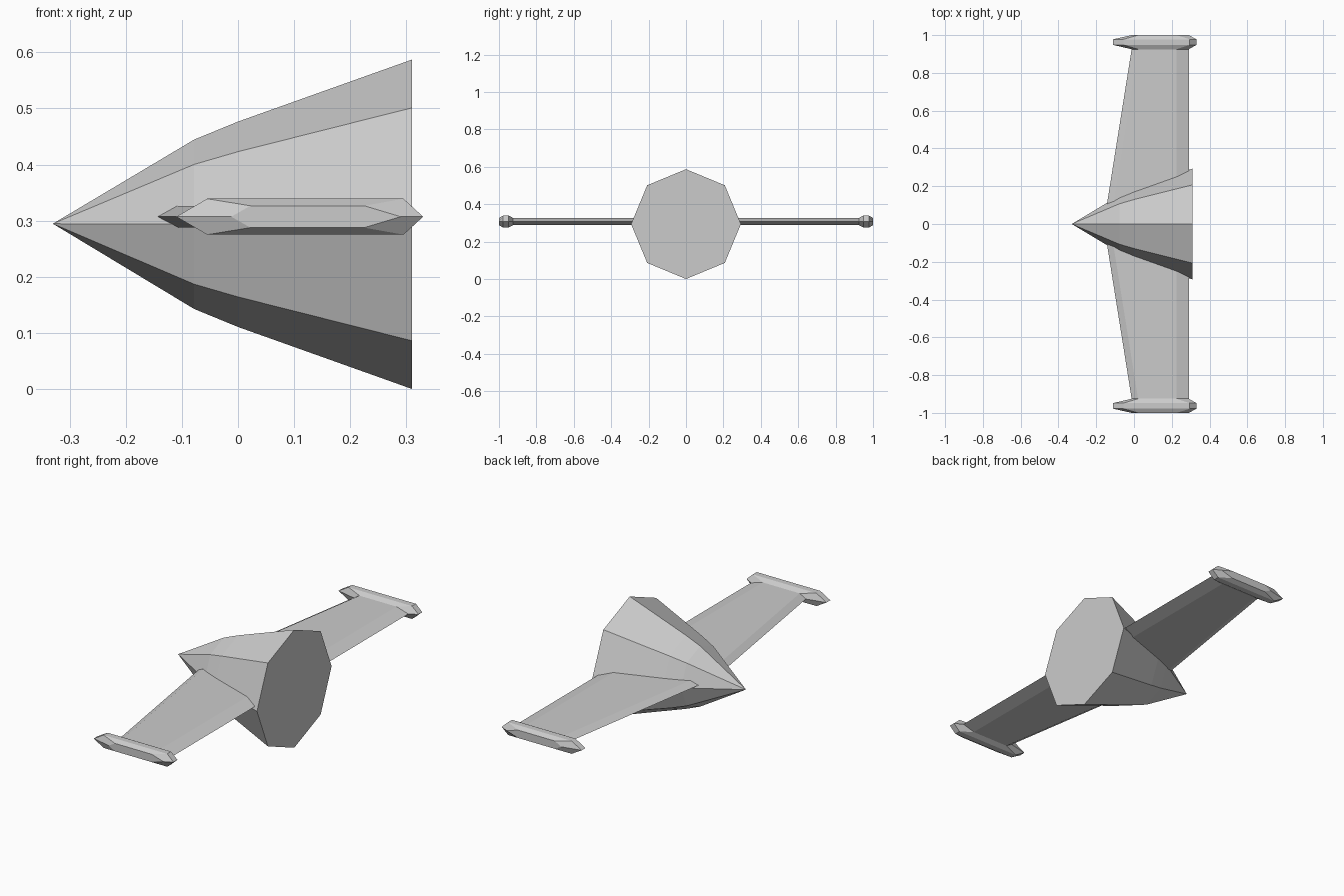
import bpy, bmesh, math

if "Cube" in bpy.data.objects:
    bpy.data.objects.remove(bpy.data.objects["Cube"])


def loft(name, rings, tip=None):
    """Skin a list of equal-length rings, cap both ends (or close to a tip)."""
    bm = bmesh.new()
    loops = [[bm.verts.new(p) for p in r] for r in rings]
    for a, b in zip(loops, loops[1:]):
        for i in range(len(a)):
            j = (i + 1) % len(a)
            bm.faces.new((a[i], a[j], b[j], b[i]))
    if tip:
        t = bm.verts.new(tip)
        a = loops[0]
        for i in range(len(a)):
            bm.faces.new((t, a[(i + 1) % len(a)], a[i]))
    else:
        bm.faces.new(loops[0])
    bm.faces.new(loops[-1])
    bmesh.ops.recalc_face_normals(bm, faces=bm.faces[:])
    mesh = bpy.data.meshes.new(name)
    bm.to_mesh(mesh)
    bm.free()
    obj = bpy.data.objects.new(name, mesh)
    bpy.context.collection.objects.link(obj)
    return obj


def octagon(x, r):
    return [(x, r * math.cos(k * math.pi / 4), 0.2935 + r * math.sin(k * math.pi / 4))
            for k in range(8)]


def hexagon(y, nose, front, back, tail, h):
    z = 0.307
    return [(nose, y, z), (front, y, z + h), (back, y, z + h),
            (tail, y, z), (back, y, z - h), (front, y, z - h)]


# Eight-sided flared nose cone
loft("body", [octagon(-0.078, 0.151), octagon(0.0, 0.183), octagon(0.31, 0.2935)],
     tip=(-0.33, 0, 0.2945))

# Wing with a tip pod on each side
for side, label in ((-1, "right"), (1, "left")):
    end = (-0.012, 0.022, 0.225, 0.29, 0.0195)
    loft(label + "_wing", [
        hexagon(0, -0.16, -0.127, 0.225, 0.29, 0.0195),
        hexagon(side * 0.928, *end)])
    loft(label + "_tip_pod", [
        hexagon(side * 0.925, *end),
        hexagon(side * 0.948, -0.11, -0.055, 0.295, 0.33, 0.032),
        hexagon(side * 0.978, -0.11, -0.055, 0.295, 0.33, 0.032),
        hexagon(side * 1.0, *end)])
